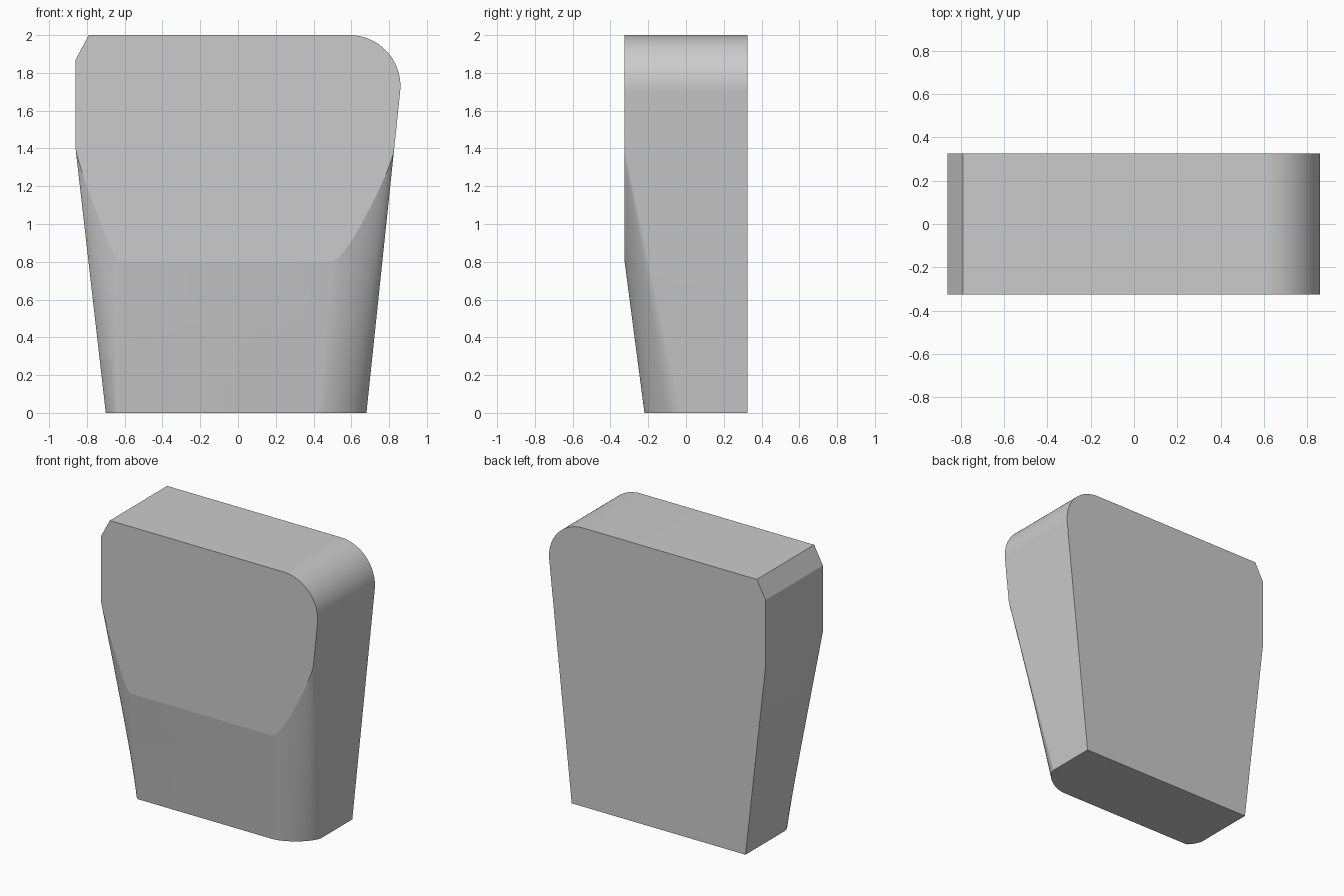
import bpy, bmesh
from math import sin, cos, pi, radians

if "Cube" in bpy.data.objects:
    bpy.data.objects.remove(bpy.data.objects["Cube"])


def loft(name, rings):
    """Closed solid through a list of equal-length rings, capped at both ends."""
    bm = bmesh.new()
    vs = [[bm.verts.new(p) for p in r] for r in rings]
    n = len(vs[0])
    for a, b in zip(vs, vs[1:]):
        for i in range(n):
            j = (i + 1) % n
            bm.faces.new((a[i], a[j], b[j], b[i]))
    bm.faces.new(vs[0][::-1])
    bm.faces.new(vs[-1])
    bmesh.ops.recalc_face_normals(bm, faces=bm.faces)
    me = bpy.data.meshes.new(name)
    bm.to_mesh(me)
    bm.free()
    ob = bpy.data.objects.new(name, me)
    bpy.context.collection.objects.link(ob)
    return ob


# Slab: front outline with one chamfered and one rounded top corner
D = 0.325
outline = [(-0.70, 0), (0.68, 0)]
for i in range(25):
    a = radians(-6 + 96 * i / 24)
    outline.append((0.59 + 0.27 * cos(a), 1.73 + 0.27 * sin(a)))
outline += [(-0.79, 2.0), (-0.86, 1.87), (-0.86, 1.40)]
slab = loft("tapered_block", [[(x, y, z) for x, z in outline] for y in (-D, D)])


# Taper envelope: sloping lower front with softened corners that fade upward
def corner(side, front, width, depth, power, sign):
    """Soft corner from the front plane round to the side wall."""
    pts = []
    for i in range(25):
        t = pi / 2 * i / 24
        u, v = sin(t) ** (2 / power), 1 - max(cos(t), 0) ** (2 / power)
        pts.append((sign * (side - width + (width + 0.001) * u), front + depth * v))
    return pts


def section(z):
    front = -0.22 - 0.131 * z
    right = corner(0.68 + 0.105 * z, front, 0.25 + 0.02 * z,
                   0.20 - 0.0864 * z, 1.6, 1)
    left = corner(0.70 + 0.114 * z, front, 0.06 + 0.125 * z,
                  0.10 - 0.015 * z, 1.4, -1)
    ring = left[::-1] + right
    ring += [(1.3, right[-1][1]), (1.3, 0.7), (-1.3, 0.7), (-1.3, left[-1][1])]
    return [(x, y, z) for x, y in ring]


envelope = loft("taper_cutter", [section(-0.1 + 2.3 * i / 12) for i in range(13)])

# Keep only what lies in both shapes
mod = slab.modifiers.new("taper", 'BOOLEAN')
mod.operation = 'INTERSECT'
mod.solver = 'EXACT'
mod.object = envelope
bpy.ops.object.select_all(action='DESELECT')
bpy.context.view_layer.objects.active = slab
slab.select_set(True)
bpy.ops.object.modifier_apply(modifier=mod.name)
bpy.data.objects.remove(envelope)
bpy.ops.object.shade_smooth_by_angle(angle=radians(7))
